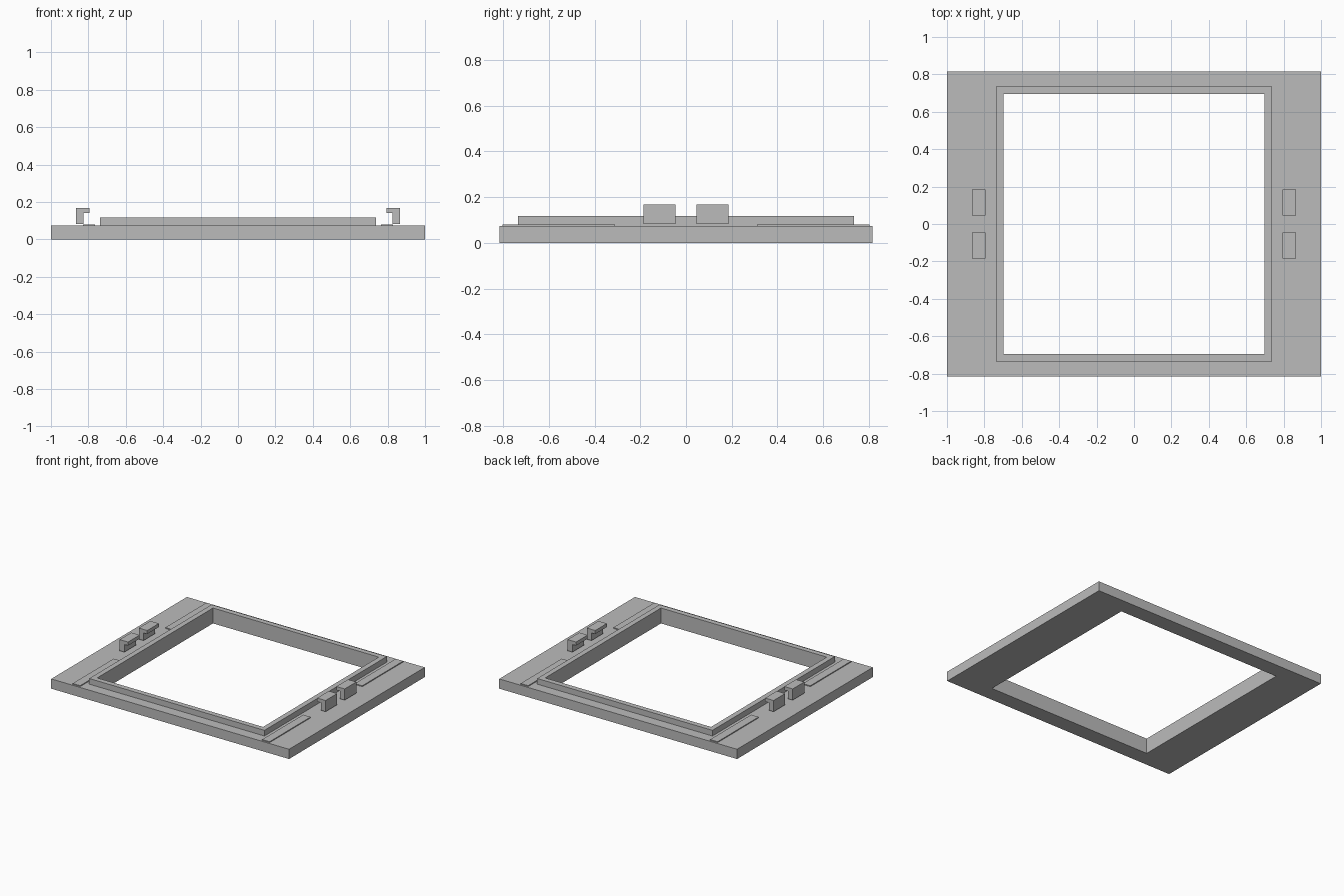
import bpy

cube = bpy.data.objects.get("Cube")
if cube:
    bpy.data.objects.remove(cube, do_unlink=True)

grey = bpy.data.materials.new("plain grey")
grey.use_nodes = True
colour = (0.5, 0.5, 0.5, 1)
grey.diffuse_color = colour
grey.node_tree.nodes["Principled BSDF"].inputs["Base Color"].default_value = colour


def add_mesh(name, verts, faces):
    mesh = bpy.data.meshes.new(name)
    mesh.from_pydata(verts, [], faces)
    mesh.materials.append(grey)
    obj = bpy.data.objects.new(name, mesh)
    bpy.context.collection.objects.link(obj)
    return obj


def extrude_y(name, profile, y0, y1):
    """Prism from an anticlockwise (x, z) profile."""
    n = len(profile)
    verts = [(x, y, z) for y in (y0, y1) for x, z in profile]
    sides = [(i, i + n, (i + 1) % n + n, (i + 1) % n) for i in range(n)]
    return add_mesh(name, verts, [tuple(range(n)), tuple(reversed(range(n, 2 * n)))] + sides)


def mirror_x(obj):
    obj.modifiers.new("Mirror", "MIRROR").use_clip = False


# Base plate and raised lip: rectangular loops swept through a stepped section
BASE_TOP, LIP_TOP = 0.074, 0.117
loops = [(1, 0.815, 0), (1, 0.815, BASE_TOP), (0.737, 0.735, BASE_TOP),
         (0.737, 0.735, LIP_TOP), (0.697, 0.695, LIP_TOP), (0.697, 0.695, 0)]
verts = [(sx * x, sy * y, z) for x, y, z in loops
         for sx, sy in ((-1, -1), (1, -1), (1, 1), (-1, 1))]
faces = []
for k in range(len(loops)):
    a, b = 4 * k, 4 * ((k + 1) % len(loops))
    faces += [(a + i, a + (i + 1) % 4, b + (i + 1) % 4, b + i) for i in range(4)]
add_mesh("frame_with_lip", verts, faces)

# Thin pads near the corners and hooked clips at mid side
pad = [(0.765, BASE_TOP), (0.828, BASE_TOP), (0.828, 0.081), (0.765, 0.081)]
clip = [(0.826, 0.083), (0.866, 0.083), (0.866, 0.168),
        (0.795, 0.168), (0.795, 0.141), (0.826, 0.141)]
for place, s in (("front", -1), ("back", 1)):
    mirror_x(extrude_y(place + "_pads", pad, *sorted((s * 0.31, s * 0.803))))
    mirror_x(extrude_y(place + "_clips", clip, *sorted((s * 0.045, s * 0.185))))
